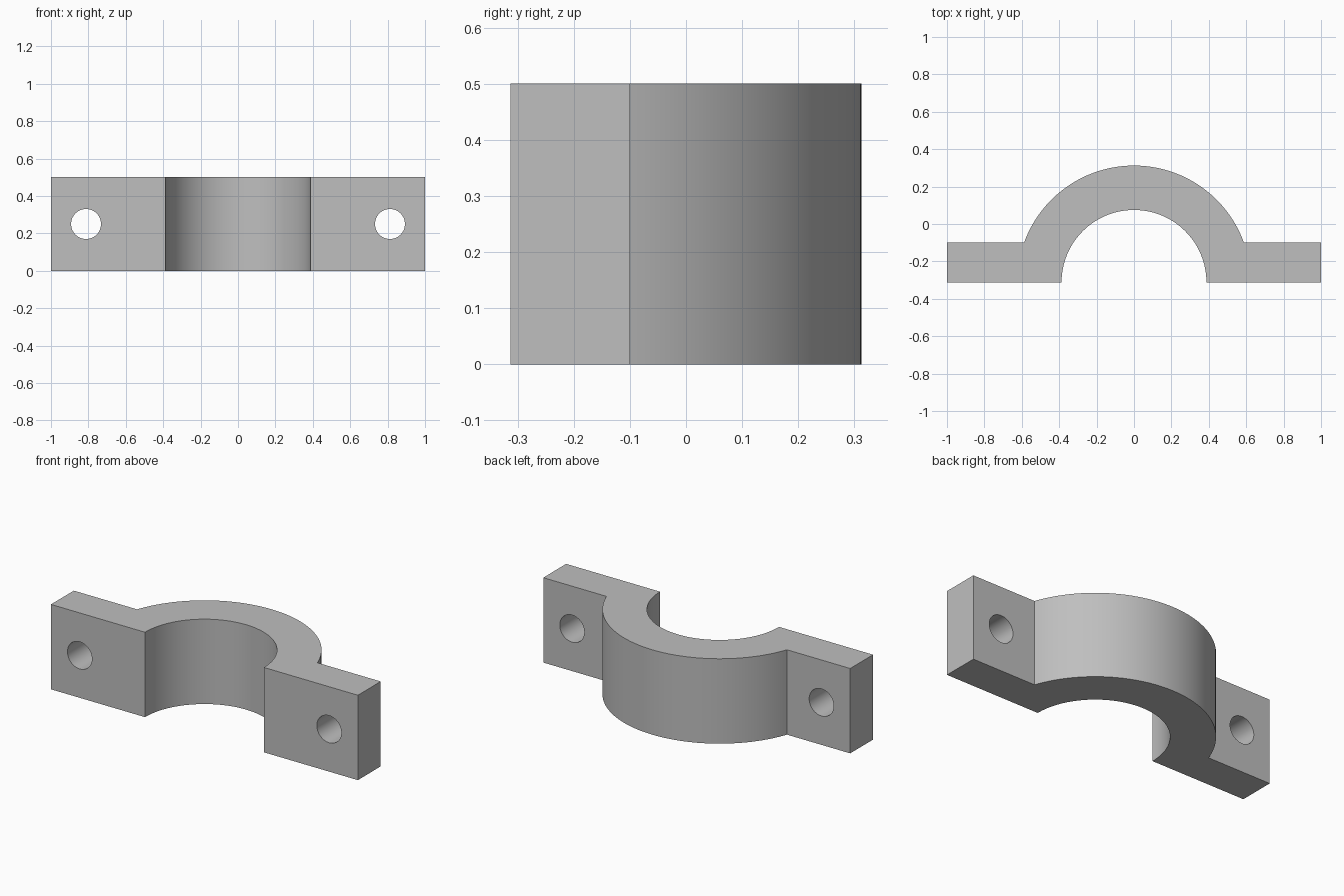
import bpy, bmesh, math

if "Cube" in bpy.data.objects:
    bpy.data.objects.remove(bpy.data.objects["Cube"])

HEIGHT, BACK, FRONT = 0.5, -0.1, -0.3125
OUTER, INNER = 0.625, 0.3875
HOLE_X, HOLE_R = 0.8125, 0.08

grey = bpy.data.materials.new("plain grey")
grey.use_nodes = True
colour = (0.52, 0.52, 0.52, 1)
grey.diffuse_color = colour
grey.node_tree.nodes["Principled BSDF"].inputs["Base Color"].default_value = colour


def arc(radius, start, end, steps):
    """Points on a circle centred on the front plane."""
    angles = [start + (end - start) * i / steps for i in range(steps + 1)]
    return [(radius * math.cos(a), FRONT + radius * math.sin(a)) for a in angles]


# Clamp outline: flange, outer arch, flange, inner arch
meet = math.asin((BACK - FRONT) / OUTER)
outline = [(1, FRONT), (1, BACK)]
outline += arc(OUTER, meet, math.pi - meet, 64)
outline += [(-1, BACK), (-1, FRONT)]
outline += arc(INNER, math.pi, 0, 64)

# Extrude the outline upward into the clamp body
bm = bmesh.new()
base = bm.faces.new([bm.verts.new((x, y, 0)) for x, y in outline])
top = bmesh.ops.extrude_face_region(bm, geom=[base])["geom"]
bmesh.ops.translate(bm, vec=(0, 0, HEIGHT),
                    verts=[v for v in top if isinstance(v, bmesh.types.BMVert)])
bmesh.ops.recalc_face_normals(bm, faces=bm.faces)
mesh = bpy.data.meshes.new("clamp_half")
bm.to_mesh(mesh)
bm.free()
clamp = bpy.data.objects.new("clamp_half", mesh)
bpy.context.collection.objects.link(clamp)
mesh.materials.append(grey)

# Bolt holes through both flanges
for side, name in ((1, "left"), (-1, "right")):
    bpy.ops.mesh.primitive_cylinder_add(
        vertices=48, radius=HOLE_R, depth=0.5,
        location=(side * HOLE_X, (FRONT + BACK) / 2, HEIGHT / 2),
        rotation=(math.pi / 2, 0, 0))
    cutter = bpy.context.object
    cutter.name = name + "_hole_cutter"
    cutter.data.materials.append(grey)
    cutter.hide_render = True
    bpy.context.view_layer.objects.active = clamp
    cut = clamp.modifiers.new(name + "_bolt_hole", "BOOLEAN")
    cut.operation, cut.solver, cut.object = "DIFFERENCE", "EXACT", cutter
    bpy.ops.object.modifier_apply(modifier=cut.name)
    bpy.data.objects.remove(cutter)

# Smooth the round walls and keep the corners sharp
bpy.ops.object.select_all(action="DESELECT")
clamp.select_set(True)
bpy.context.view_layer.objects.active = clamp
bpy.ops.object.shade_smooth_by_angle(angle=math.radians(20))
